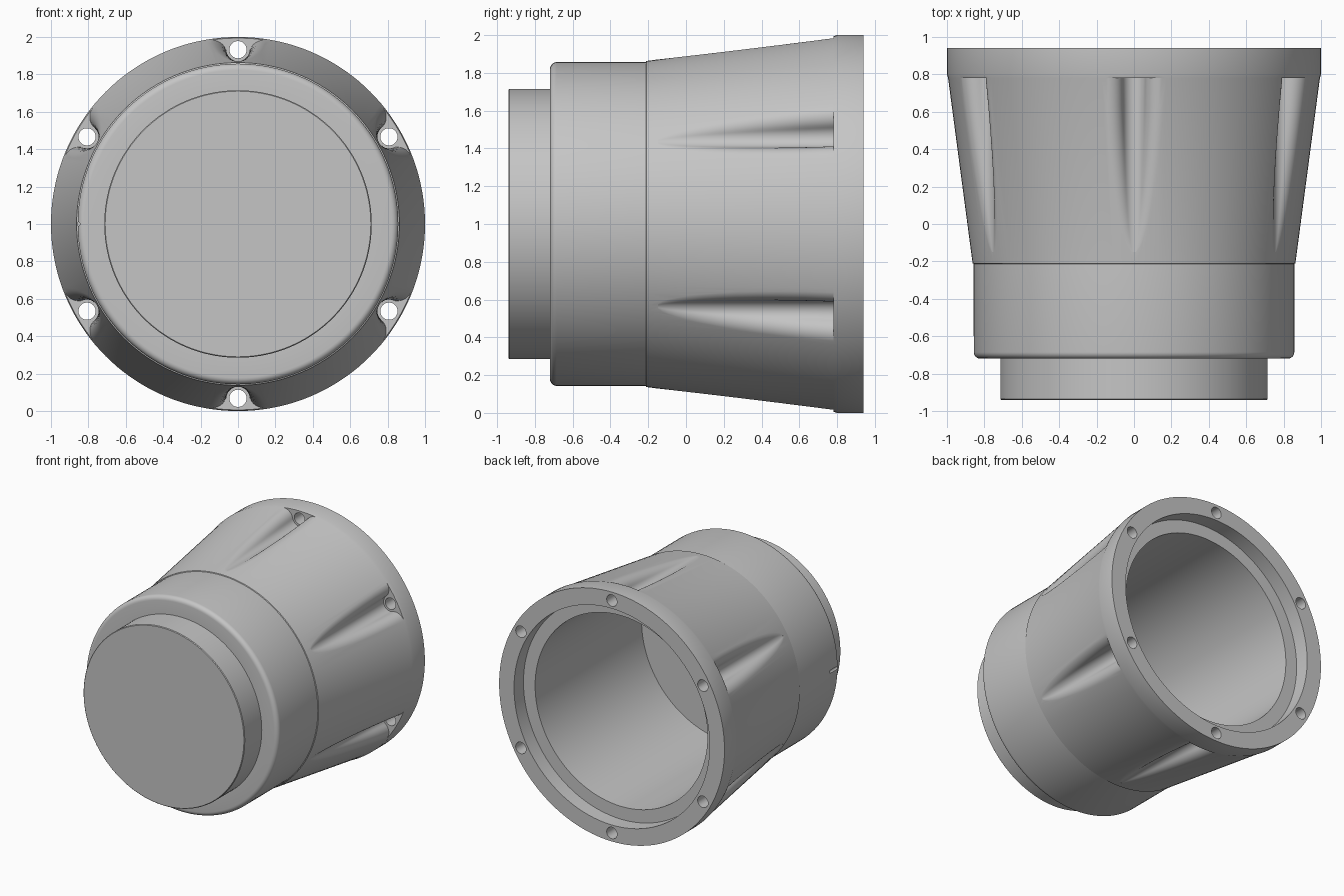
import bpy, bmesh, math
from mathutils import Matrix

cube = bpy.data.objects.get("Cube")
if cube:
    bpy.data.objects.remove(cube, do_unlink=True)

SEGMENTS = 144
AXIS_Z = 1.0
CONE_START, CONE_END = -0.21, 0.78         # y of the flared section
CONE_R0, CONE_R1 = 0.863, 0.994            # its radii
BOLT_CIRCLE = 0.932
FLOOR_R, FILLET_R = 0.062, 0.08            # flute floor and edge rounding

grey = bpy.data.materials.new("cast grey")
grey.use_nodes = True
colour = (0.56, 0.56, 0.56, 1)
grey.diffuse_color = colour
grey.node_tree.nodes["Principled BSDF"].inputs["Base Color"].default_value = colour


def make_object(name, bm):
    bmesh.ops.recalc_face_normals(bm, faces=bm.faces)
    mesh = bpy.data.meshes.new(name)
    bm.to_mesh(mesh)
    bm.free()
    obj = bpy.data.objects.new(name, mesh)
    bpy.context.collection.objects.link(obj)
    mesh.materials.append(grey)
    return obj


def lathe(name, profile):
    """Revolve (radius, y) points about the y axis; end points lie on it."""
    bm = bmesh.new()
    verts = [bm.verts.new((r, y, 0)) for r, y in profile]
    edges = [bm.edges.new(pair) for pair in zip(verts, verts[1:])]
    bmesh.ops.spin(bm, geom=verts + edges, axis=(0, 1, 0), cent=(0, 0, 0),
                   angle=math.tau, steps=SEGMENTS, use_merge=True)
    bmesh.ops.remove_doubles(bm, verts=bm.verts, dist=1e-4)
    return make_object(name, bm)


def loft(bm, sections, turn=0):
    """Skin (y, outline) sections into a closed solid, turned about the y axis."""
    spin = Matrix.Rotation(turn, 3, 'Y')
    rows = []
    for y, outline in sections:
        row = [bm.verts.new((x, y, z)) for x, z in outline]
        bmesh.ops.rotate(bm, verts=row, cent=(0, 0, 0), matrix=spin)
        rows.append(row)
    for a, b in zip(rows, rows[1:]):
        for i in range(len(a)):
            bm.faces.new((a[i - 1], a[i], b[i], b[i - 1]))
    bm.faces.new(rows[0])
    bm.faces.new(rows[-1])


def circle(radius, x, z, count=32):
    return [(x + radius * math.cos(i * math.tau / count),
             z + radius * math.sin(i * math.tau / count)) for i in range(count)]


def flute_outline(radius):
    """Round floor blended tangentially into a body of the given radius."""
    q = radius - FILLET_R
    reach = FILLET_R + FLOOR_R
    a = math.acos((q * q + BOLT_CIRCLE ** 2 - reach ** 2) / (2 * q * BOLT_CIRCLE))
    fx, fz = q * math.sin(a), q * math.cos(a)
    phi = math.atan2(fx, BOLT_CIRCLE - fz)
    half = []
    for i in range(1, 9):
        t = phi * i / 8
        half.append((FLOOR_R * math.sin(t), BOLT_CIRCLE - FLOOR_R * math.cos(t)))
    for i in range(1, 9):
        s = -phi + (a + phi) * i / 8
        half.append((fx + FILLET_R * math.sin(s), fz + FILLET_R * math.cos(s)))
    x, z = half[-1]
    x += 0.03 * math.cos(a)
    half += [(x, z - 0.03 * math.sin(a)), (x, 1.1)]
    return [(-x, z) for x, z in reversed(half)] + [(0, BOLT_CIRCLE - FLOOR_R)] + half


# Housing: stepped nose, rounded shoulder, flared body, rim and blind bore
fillet = 0.035
shoulder = [(0.857 - fillet + fillet * math.sin(a), -0.72 + fillet - fillet * math.cos(a))
            for a in (i * math.pi / 12 for i in range(7))]
profile = ([(0, -0.94), (0.71, -0.94), (0.715, -0.935), (0.715, -0.72)] + shoulder +
           [(0.857, -0.213), (CONE_R0, CONE_START), (CONE_R1, CONE_END), (1.0, 0.8),
            (1.0, 0.94), (0.868, 0.94), (0.868, 0.82), (0.765, 0.82),
            (0.765, -0.53), (0, -0.53)])
housing = lathe("housing", profile)

# Six bolt flutes that run out to a point, with a bolt hole behind each
flute_sections = []
tip_radius = BOLT_CIRCLE - FLOOR_R + 0.001
for i in range(13):
    radius = tip_radius + (CONE_R1 - tip_radius) * (i / 12) ** 2
    y = CONE_START + (CONE_END - CONE_START) * (radius - CONE_R0) / (CONE_R1 - CONE_R0)
    flute_sections.append((y, flute_outline(radius)))
bolt_hole = circle(0.046, 0, BOLT_CIRCLE)
flutes, holes = bmesh.new(), bmesh.new()
for i in range(6):
    turn = i * math.pi / 3
    loft(flutes, flute_sections, turn)
    loft(holes, [(0.7, bolt_hole), (1.0, bolt_hole)], turn)

# Small alignment groove on the shoulder
groove = bmesh.new()
groove_outline = circle(0.012, -0.857, 0, 12)
loft(groove, [(-0.75, groove_outline), (-0.6, groove_outline)])

cutters = [make_object("flute_cutter", flutes), make_object("bolt_hole_cutter", holes),
           make_object("groove_cutter", groove)]
for cutter in cutters:
    cutter.hide_render = True
    mod = housing.modifiers.new(cutter.name, 'BOOLEAN')
    mod.operation = 'DIFFERENCE'
    mod.solver = 'EXACT'
    mod.object = cutter

# Apply the cuts and discard the cutters
bpy.context.view_layer.update()
graph = bpy.context.evaluated_depsgraph_get()
result = bpy.data.meshes.new_from_object(housing.evaluated_get(graph))
housing.modifiers.clear()
housing.data = result
for cutter in cutters:
    bpy.data.objects.remove(cutter, do_unlink=True)

housing.location.z = AXIS_Z
bpy.ops.object.select_all(action='DESELECT')
housing.select_set(True)
bpy.context.view_layer.objects.active = housing
bpy.ops.object.shade_smooth_by_angle(angle=math.radians(28))
